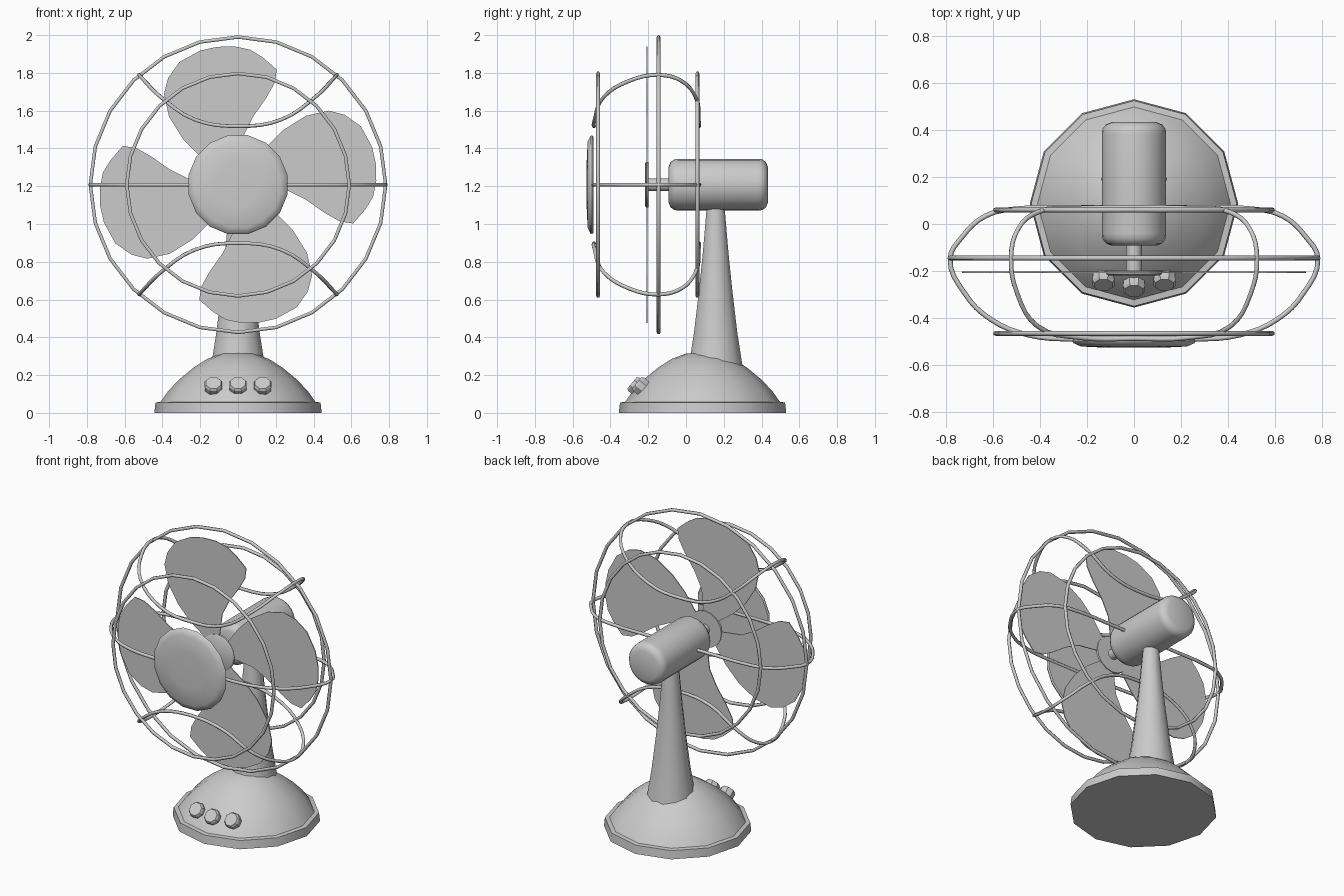
import bpy, bmesh, math
from mathutils import Matrix, Vector

if "Cube" in bpy.data.objects:
    bpy.data.objects.remove(bpy.data.objects["Cube"])

AXIS_Z = 1.208      # height of the fan axis
RIM_Y = -0.145      # plane of the widest cage ring

grey = bpy.data.materials.new("light_grey")
grey.diffuse_color = (0.6, 0.6, 0.6, 1)
grey.use_nodes = True
grey.node_tree.nodes["Principled BSDF"].inputs["Base Color"].default_value = grey.diffuse_color


def select_only(ob):
    bpy.ops.object.select_all(action='DESELECT')
    ob.select_set(True)
    bpy.context.view_layer.objects.active = ob


def finish(name, bm, angle=40):
    bmesh.ops.recalc_face_normals(bm, faces=bm.faces)
    me = bpy.data.meshes.new(name)
    bm.to_mesh(me)
    bm.free()
    me.materials.append(grey)
    ob = bpy.data.objects.new(name, me)
    bpy.context.collection.objects.link(ob)
    if angle:
        select_only(ob)
        bpy.ops.object.shade_smooth_by_angle(angle=math.radians(angle))
    return ob


def lathe(name, profile, n, origin, direction=(0, 0, 1), phase=0.0, angle=40):
    """Spin (radius, height) pairs around a direction, with closed ends."""
    mat = Matrix.Translation(origin) @ Vector(direction).to_track_quat('Z', 'Y').to_matrix().to_4x4()
    bm = bmesh.new()
    rings = []
    for r, h in profile:
        rings.append([bm.verts.new(mat @ Vector((r * math.cos(a), r * math.sin(a), h)))
                      for a in (phase + 2 * math.pi * i / n for i in range(n))])
    for low, high in zip(rings, rings[1:]):
        for i in range(n):
            j = (i + 1) % n
            bm.faces.new((low[i], low[j], high[j], high[i]))
    bm.faces.new(rings[0][::-1])
    bm.faces.new(rings[-1])
    return finish(name, bm, angle)


def wire(name, points, smooth):
    """Closed round wire through the points."""
    cu = bpy.data.curves.new(name, 'CURVE')
    cu.dimensions = '3D'
    cu.bevel_depth = 0.0105
    cu.bevel_resolution = 1
    cu.resolution_u = 4
    if smooth:
        sp = cu.splines.new('BEZIER')
        sp.bezier_points.add(len(points) - 1)
        for bp, p in zip(sp.bezier_points, points):
            bp.co = p
            bp.handle_left_type = bp.handle_right_type = 'AUTO'
    else:
        sp = cu.splines.new('POLY')
        sp.points.add(len(points) - 1)
        for q, p in zip(sp.points, points):
            q.co = (*p, 1)
    sp.use_cyclic_u = True
    cu.materials.append(grey)
    ob = bpy.data.objects.new(name, cu)
    bpy.context.collection.objects.link(ob)
    select_only(ob)
    bpy.ops.object.convert(target='MESH')
    bpy.ops.object.shade_smooth_by_angle(angle=math.radians(62))
    return bpy.context.object


# Twelve-sided domed base
lathe("base", [(0.443, 0), (0.437, 0.055), (0.41, 0.058), (0.37, 0.115), (0.31, 0.178),
               (0.235, 0.24), (0.165, 0.285), (0.09, 0.313), (0.02, 0.32)],
      12, (0, 0.0875, 0))

# Three control buttons on the front of the dome
for i, x in enumerate((-0.13, 0, 0.13)):
    y = 0.0875 - math.sqrt(0.345 ** 2 - x * x)
    lathe(f"button_{i + 1}", [(0.048, -0.03), (0.05, 0.018), (0.042, 0.03)], 8,
          (x, y - 0.005, 0.14), (0, -0.77, 0.64), math.pi / 8, 30)

# Flared column
lathe("column", [(0.147, 0.25), (0.118, 0.43), (0.09, 0.66), (0.07, 0.85), (0.048, 1.1)],
      12, (0, 0.157, 0), phase=math.pi / 12)

# Motor housing, shaft and blade hub, along the fan axis
lathe("motor", [(0.095, -0.092), (0.12, -0.082), (0.134, -0.062), (0.137, -0.04),
                (0.137, 0.385), (0.134, 0.405), (0.12, 0.423), (0.095, 0.433)],
      20, (0, 0, AXIS_Z), (0, 1, 0), angle=50)
lathe("shaft", [(0.034, -0.205), (0.034, -0.07)], 12, (0, 0, AXIS_Z), (0, 1, 0))
lathe("blade_hub", [(0.11, -0.218), (0.12, -0.212), (0.12, -0.198)], 16,
      (0, 0, AXIS_Z), (0, 1, 0))

# Round badge plate at the front of the cage
lathe("front_cap", [(0.26, 0.49), (0.267, 0.497), (0.262, 0.507), (0.23, 0.521), (0.12, 0.526)],
      16, (0, 0, AXIS_Z), (0, -1, 0), math.pi / 16)

# Four flat blades
outline = [(0.0, 0.03), (0.03, 0.26), (0.08, 0.36), (0.15, 0.46), (0.195, 0.54),
           (0.205, 0.61), (0.13, 0.675), (0.065, 0.715), (-0.02, 0.732), (-0.11, 0.73),
           (-0.2, 0.71), (-0.31, 0.65), (-0.37, 0.565), (-0.392, 0.48), (-0.365, 0.36),
           (-0.29, 0.24), (-0.2, 0.15), (-0.06, 0.05)]
for k in range(4):
    c, s = math.cos(k * math.pi / 2), math.sin(k * math.pi / 2)
    bm = bmesh.new()
    face = bm.faces.new([bm.verts.new((c * x - s * z, -0.209, AXIS_Z + s * x + c * z))
                         for x, z in outline])
    ext = bmesh.ops.extrude_face_region(bm, geom=[face])
    bmesh.ops.translate(bm, vec=(0, 0.006, 0),
                        verts=[v for v in ext["geom"] if isinstance(v, bmesh.types.BMVert)])
    finish(f"blade_{k + 1}", bm, 0)

# Cage rings
for name, r, y in (("front_ring", 0.589, -0.465), ("rim_ring", 0.782, RIM_Y),
                   ("rear_ring", 0.589, 0.06)):
    wire(name, [(r * math.cos(a), y, AXIS_Z + r * math.sin(a))
                for a in (2 * math.pi * i / 24 for i in range(24))], False)


def loop(half):
    """Mirror a front-to-back run of points across x into a closed loop."""
    return half + [(-x, y, z) for x, y, z in half[-2:0:-1]]


# Cage loops: one across the middle, one bowed loop above and one below
middle = [(0, -0.492), (0.27, -0.49), (0.45, -0.472), (0.61, -0.405), (0.72, -0.295),
          (0.782, RIM_Y), (0.735, -0.06), (0.63, 0.035), (0.48, 0.066), (0.27, 0.07), (0, 0.07)]
wire("middle_loop", loop([(x, y, AXIS_Z) for x, y in middle]), True)

bowed = [(0, -0.487, 0.31), (0.23, -0.483, 0.345), (0.41, -0.435, 0.465), (0.495, -0.3, 0.55),
         (0.523, RIM_Y, 0.581), (0.495, -0.025, 0.55), (0.41, 0.05, 0.465),
         (0.23, 0.067, 0.345), (0, 0.07, 0.31)]
for name, sign in (("upper_loop", 1), ("lower_loop", -1)):
    wire(name, loop([(x, y, AXIS_Z + sign * h) for x, y, h in bowed]), True)
